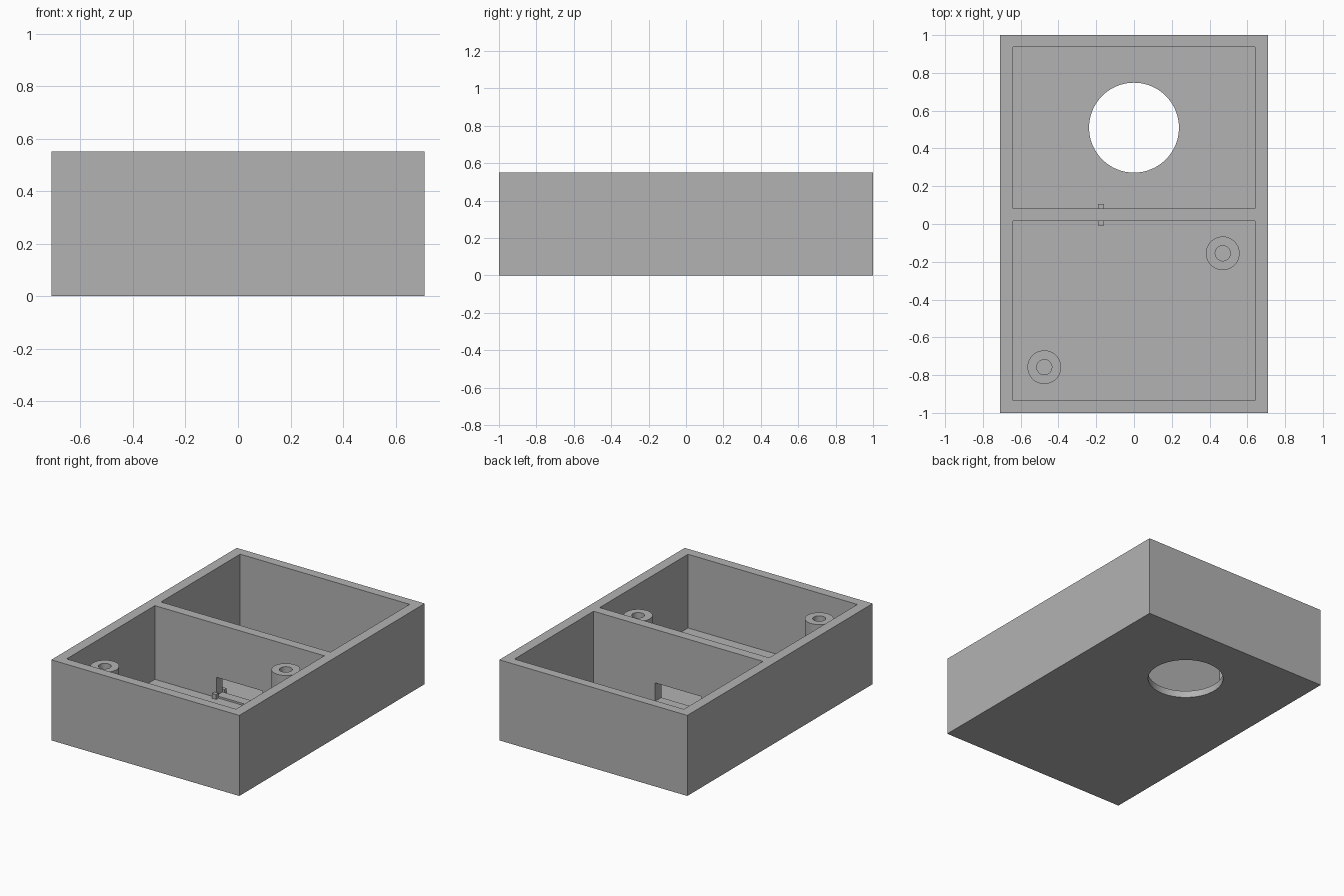
import bpy

if "Cube" in bpy.data.objects:
    bpy.data.objects.remove(bpy.data.objects["Cube"])

FLOOR, TOP = 0.047, 0.55

grey = bpy.data.materials.new("plain grey")
grey.diffuse_color = (0.45, 0.45, 0.45, 1)
grey.use_nodes = True
grey.node_tree.nodes["Principled BSDF"].inputs["Base Color"].default_value = grey.diffuse_color


def box(name, x0, x1, y0, y1, z0, z1):
    bpy.ops.mesh.primitive_cube_add(
        size=1, location=((x0 + x1) / 2, (y0 + y1) / 2, (z0 + z1) / 2))
    ob = bpy.context.object
    ob.name = name
    ob.scale = (x1 - x0, y1 - y0, z1 - z0)
    bpy.ops.object.transform_apply(location=False, rotation=False, scale=True)
    ob.data.materials.append(grey)
    return ob


def cylinder(name, x, y, r, z0, z1, sides=64):
    bpy.ops.mesh.primitive_cylinder_add(
        vertices=sides, radius=r, depth=z1 - z0, location=(x, y, (z0 + z1) / 2))
    ob = bpy.context.object
    ob.name = name
    ob.data.materials.append(grey)
    return ob


def cut(target, cutters):
    for c in cutters:
        mod = target.modifiers.new("cut", 'BOOLEAN')
        mod.operation = 'DIFFERENCE'
        mod.solver = 'EXACT'
        mod.object = c
        bpy.ops.object.select_all(action='DESELECT')
        bpy.context.view_layer.objects.active = target
        target.select_set(True)
        bpy.ops.object.modifier_apply(modifier=mod.name)
        bpy.data.objects.remove(c)
    bpy.ops.object.shade_smooth_by_angle()


# Open box: two compartments, round floor opening, slot through the divider
case = box("case", -0.71, 0.71, -1, 1, 0, TOP)
cut(case, [
    box("front_cavity", -0.64, 0.64, -0.935, 0.017, FLOOR, 0.7),
    box("back_cavity", -0.64, 0.64, 0.083, 0.937, FLOOR, 0.7),
    cylinder("floor_hole", 0, 0.51, 0.238, -0.1, 0.2, 96),
    box("divider_slot", -0.175, 0.175, -0.02, 0.12, 0.06, 0.185),
])

# Hollow screw posts in the front compartment
for name, x, y in (("right_post", 0.47, -0.155), ("left_post", -0.475, -0.758)):
    post = cylinder(name, x, y, 0.089, FLOOR, 0.477)
    cut(post, [cylinder("post_bore", x, y, 0.04, 0.06, 0.6)])

# Small lugs on both sides of the divider at one end of the slot
for name, y0, y1 in (("front_lug", -0.007, 0.017), ("back_lug", 0.083, 0.107)):
    box(name, -0.19, -0.16, y0, y1, FLOOR, 0.08)
